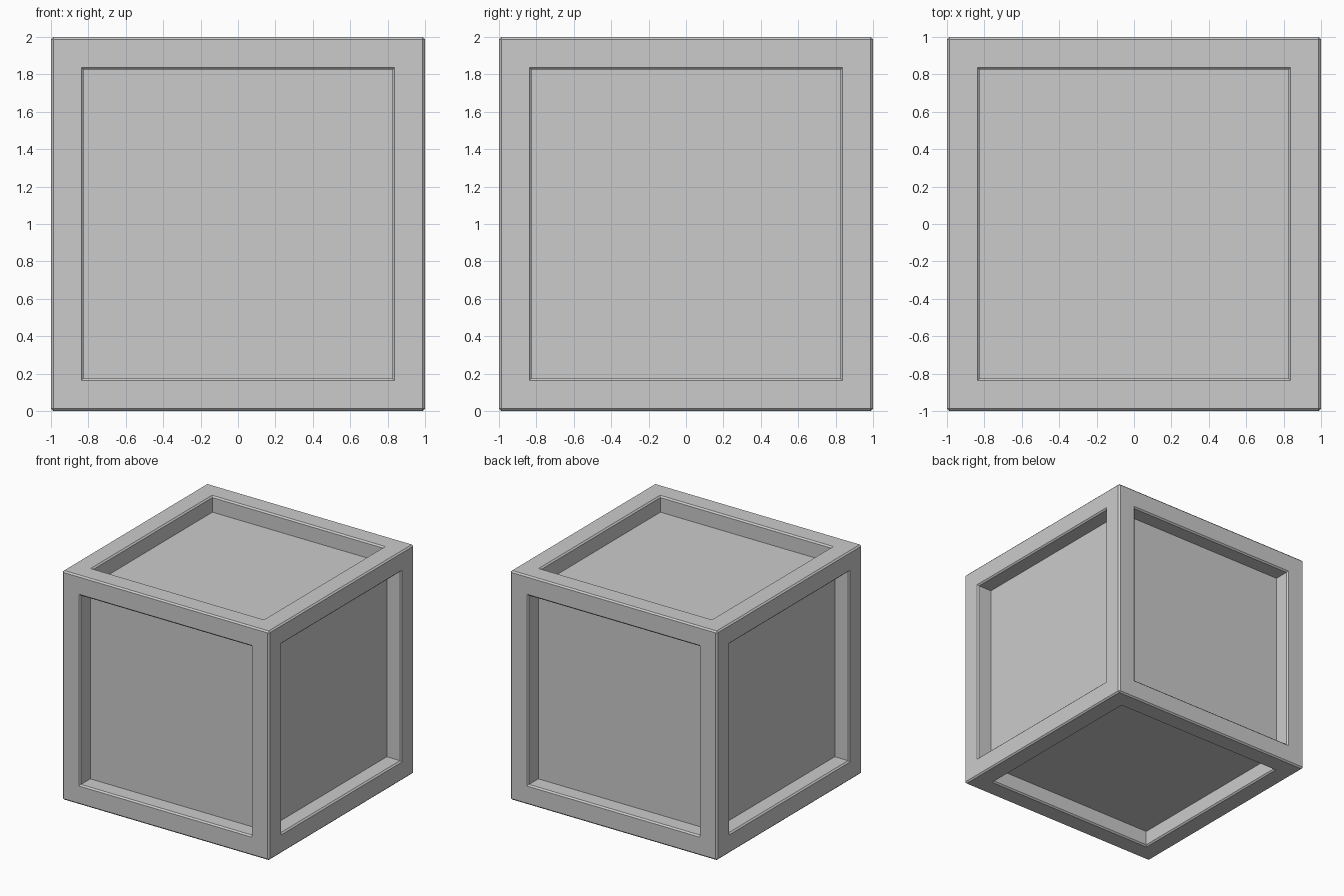
import bpy, bmesh
from mathutils import Matrix

if "Cube" in bpy.data.objects:
    bpy.data.objects.remove(bpy.data.objects["Cube"])

BEVEL = 0.0125      # chamfer on outer edges and panel rims
FRAME = 0.15        # flat frame width between the chamfers
DEPTH = 0.14        # total panel recess

bm = bmesh.new()

# Crate body with chamfered outer edges
bmesh.ops.create_cube(bm, size=2, matrix=Matrix.Translation((0, 0, 1)))
bmesh.ops.bevel(bm, geom=bm.edges[:], offset=BEVEL, segments=1,
                affect='EDGES', profile=0.5)
bm.normal_update()
panels = sorted(bm.faces, key=lambda f: f.calc_area())[-6:]

# Frame, chamfered rim, then straight walls down to the recessed panel
for width, depth in ((FRAME, 0), (BEVEL, -BEVEL), (0, BEVEL - DEPTH)):
    bmesh.ops.inset_individual(bm, faces=panels, thickness=width, depth=depth,
                               use_even_offset=True)
    bm.normal_update()

mesh = bpy.data.meshes.new("crate")
bm.to_mesh(mesh)
bm.free()
crate = bpy.data.objects.new("crate", mesh)
bpy.context.collection.objects.link(crate)
